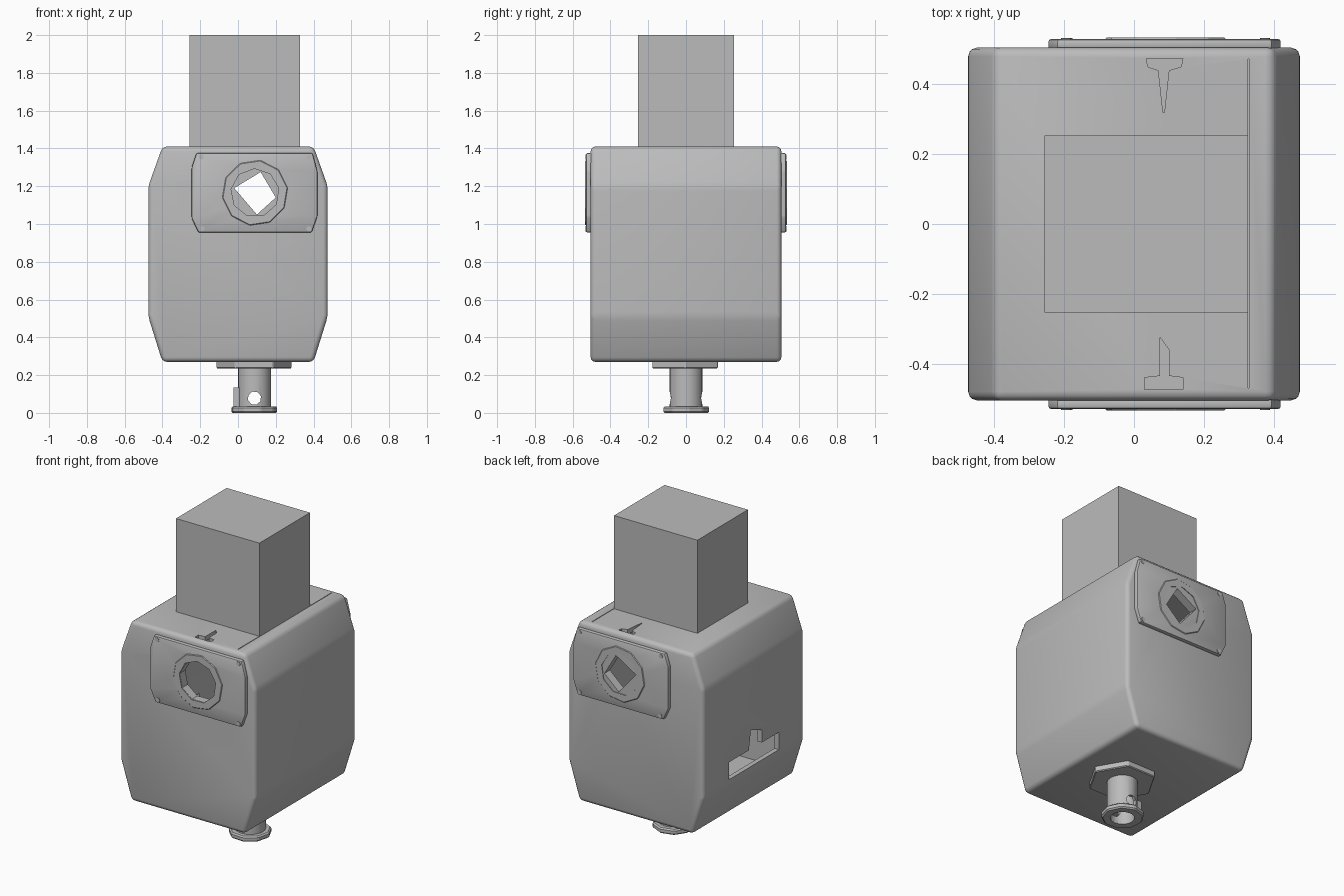
import bpy
import bmesh
import math
from mathutils import Vector

if "Cube" in bpy.data.objects:
    bpy.data.objects.remove(bpy.data.objects["Cube"])

grey = bpy.data.materials.new("plain grey")
grey.use_nodes = True
grey.diffuse_color = (0.5, 0.5, 0.5, 1)
grey.node_tree.nodes["Principled BSDF"].inputs["Base Color"].default_value = (0.5, 0.5, 0.5, 1)


def prism(name, points, axis, low, high):
    """Extrude a flat outline along one axis."""
    place = {"x": lambda a, b: (low, a, b),
             "y": lambda a, b: (a, low, b),
             "z": lambda a, b: (a, b, low)}[axis]
    bm = bmesh.new()
    face = bm.faces.new([bm.verts.new(place(a, b)) for a, b in points])
    new = bmesh.ops.extrude_face_region(bm, geom=[face])["geom"]
    shift = Vector([(high - low) * (axis == k) for k in "xyz"])
    bmesh.ops.translate(bm, vec=shift, verts=[v for v in new if isinstance(v, bmesh.types.BMVert)])
    bmesh.ops.recalc_face_normals(bm, faces=bm.faces)
    mesh = bpy.data.meshes.new(name)
    bm.to_mesh(mesh)
    bm.free()
    mesh.materials.append(grey)
    obj = bpy.data.objects.new(name, mesh)
    bpy.context.collection.objects.link(obj)
    return obj


def ngon(cx, cy, radius, sides, turn=0.0):
    return [(cx + radius * math.cos(turn + math.tau * i / sides),
             cy + radius * math.sin(turn + math.tau * i / sides)) for i in range(sides)]


def rect(a0, a1, b0, b1):
    return [(a0, b0), (a1, b0), (a1, b1), (a0, b1)]


def activate(obj):
    bpy.ops.object.select_all(action="DESELECT")
    obj.select_set(True)
    bpy.context.view_layer.objects.active = obj


def bevel(obj, width, segments):
    activate(obj)
    mod = obj.modifiers.new("bevel", "BEVEL")
    mod.width, mod.segments = width, segments
    mod.limit_method = "ANGLE"
    mod.angle_limit = math.radians(10)
    bpy.ops.object.modifier_apply(modifier=mod.name)


def cut(obj, cutter, remove=True):
    activate(obj)
    mod = obj.modifiers.new("cut", "BOOLEAN")
    mod.operation, mod.solver, mod.object = "DIFFERENCE", "EXACT", cutter
    bpy.ops.object.modifier_apply(modifier=mod.name)
    if remove:
        bpy.data.objects.remove(cutter)


def smooth(obj, degrees=30):
    activate(obj)
    bpy.ops.object.shade_smooth_by_angle(angle=math.radians(degrees))


def body_outline(inset):
    half, top, bottom = 0.475 - inset, 1.41 - inset, 0.27 + inset
    side = [(half - 0.075, bottom), (half, 0.51), (half, 1.2), (half - 0.075, top)]
    return side + [(-x, z) for x, z in reversed(side)]


# Hollow body with chamfered sides
body = prism("body_shell", body_outline(0), "y", -0.505, 0.505)
bevel(body, 0.025, 3)
cut(body, prism("cavity", body_outline(0.03), "y", -0.475, 0.475))

# T-shaped opening in the right wall
t_slot = [(0.25, 0.54), (0.25, 0.65), (0.05, 0.65), (0.03, 0.77), (-0.08, 0.73),
          (-0.08, 0.65), (-0.25, 0.65), (-0.25, 0.54)]
cut(body, prism("side_cutter", t_slot, "x", -0.6, -0.4))

# Keyed openings and seam slits in the top
front_key = [(0.03, -0.474), (0.14, -0.474), (0.14, -0.44), (0.1, -0.435),
             (0.1, -0.36), (0.075, -0.325), (0.075, -0.435), (0.03, -0.44)]
back_key = [(0.035, 0.474), (0.14, 0.474), (0.135, 0.45), (0.1, 0.44),
            (0.087, 0.32), (0.083, 0.32), (0.07, 0.44), (0.04, 0.45)]
for outline in (front_key, back_key, rect(0.326, 0.33, -0.47, 0.472)):
    cut(body, prism("top_cutter", outline, "z", 1.3, 1.5))

# Port cutters: round at the front, diamond at the back
PORT_X, PORT_Z = 0.09, 1.165
diamond = [(-0.02, 1.19), (0.12, 1.275), (0.2, 1.14), (0.1, 1.05)]
ports = {-1: ngon(PORT_X, PORT_Z, 0.128, 9, 0.2), 1: diamond}
plate_outline = [(-0.245, 1.03), (-0.21, 0.955), (0.39, 0.955), (0.42, 1.04),
                 (0.42, 1.28), (0.395, 1.375), (-0.22, 1.375), (-0.245, 1.3)]

for sign, side in ((-1, "front"), (1, "back")):
    def span(a, b):
        return sorted((sign * a, sign * b))

    # Cover plate with raised collar
    plate = prism(side + "_plate", plate_outline, "y", *span(0.5, 0.53))
    bevel(plate, 0.008, 2)
    collar = prism(side + "_collar", ngon(PORT_X, PORT_Z, 0.175, 10, 0.15), "y", *span(0.525, 0.534))
    bevel(collar, 0.004, 1)
    inner = prism("collar_cutter", ngon(PORT_X, PORT_Z, 0.13, 9, 0.2), "y", *span(0.5, 0.6))
    cut(collar, inner)
    cutter = prism("port_cutter", ports[sign], "y", *span(0.42, 0.6))
    cut(plate, cutter, remove=False)
    cut(body, cutter)
    smooth(plate)

    # Corner bolts
    for name, x, z in (("lower_right", -0.19, 0.975), ("lower_left", 0.375, 0.975),
                       ("upper_right", -0.195, 1.355), ("upper_left", 0.375, 1.355)):
        prism(f"{side}_{name}_bolt", ngon(x, z, 0.014, 8), "y", *span(0.525, 0.533))

smooth(body)

# Block standing on the top
prism("top_block", rect(-0.257, 0.327, -0.253, 0.253), "z", 1.405, 2.0)

# Hexagonal flange under the body
flange = prism("bottom_flange", ngon(0.085, -0.005, 0.2, 6), "z", 0.235, 0.275)
bevel(flange, 0.005, 1)

# Hollow spout with a cross hole, a lug and a foot ring
spout = prism("spout", ngon(0.087, 0, 0.088, 20), "z", 0.02, 0.24)
foot = prism("spout_foot", ngon(0.085, 0, 0.125, 9, 0.1), "z", 0.0, 0.035)
bevel(foot, 0.008, 1)
bore = prism("bore", ngon(0.087, 0, 0.07, 20), "z", -0.1, 0.22)
cut(foot, bore, remove=False)
cut(spout, bore)
cut(spout, prism("cross_cutter", ngon(0.087, 0.078, 0.036, 8, 0.3), "y", -0.3, 0.3))
smooth(spout)
prism("spout_lug", rect(-0.025, 0.012, -0.035, 0.035), "z", 0.03, 0.135)
